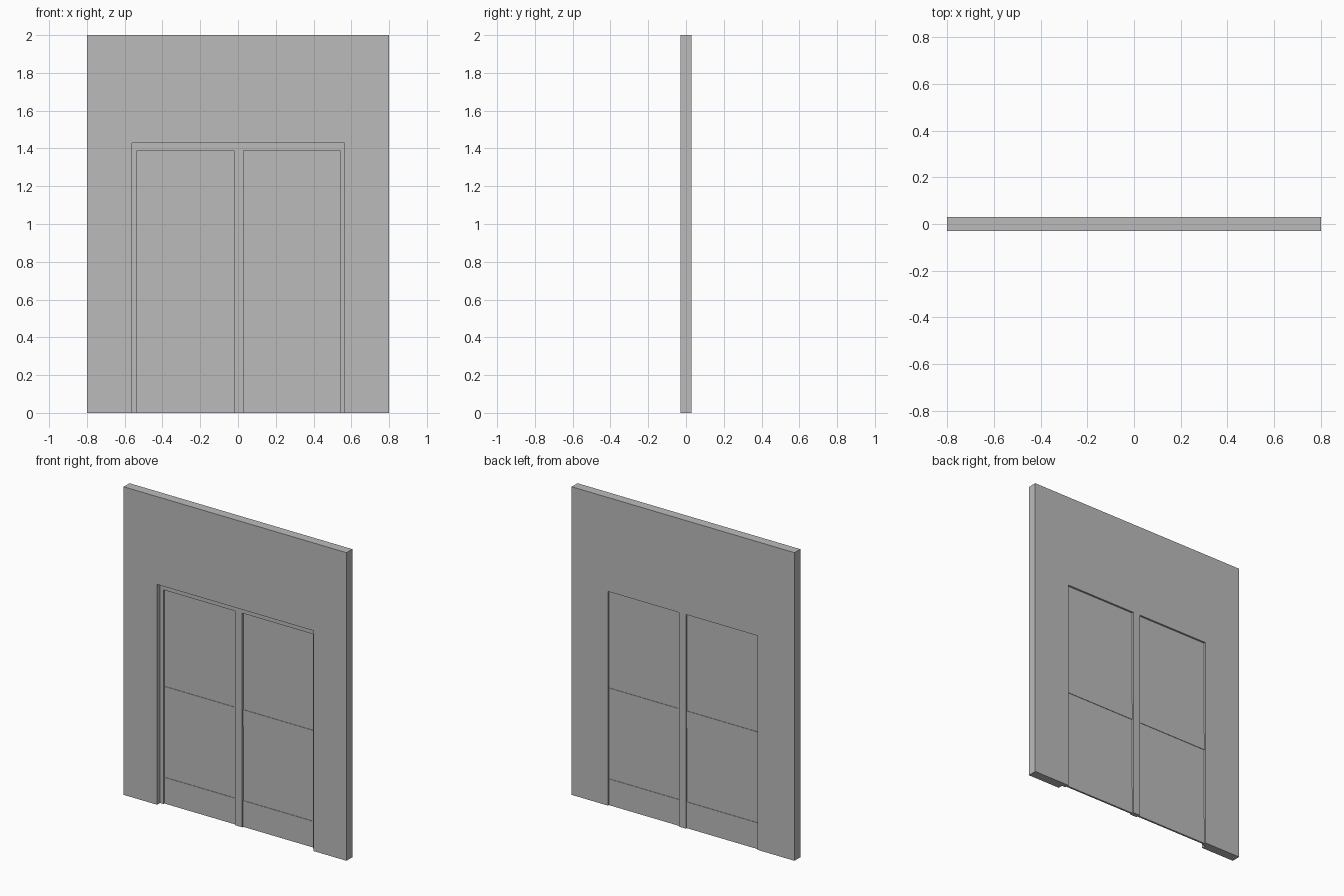
import bpy
import bmesh

cube = bpy.data.objects.get("Cube")
if cube:
    bpy.data.objects.remove(cube, do_unlink=True)

# One plain grey for the whole model
GREY = (0.5, 0.5, 0.5, 1.0)
grey = bpy.data.materials.new("plain_grey")
grey.use_nodes = True
grey.diffuse_color = GREY
grey.node_tree.nodes["Principled BSDF"].inputs["Base Color"].default_value = GREY


def extrude_profile(name, points, y0, y1):
    """Extrude an outline in the XZ plane from y0 to y1."""
    bm = bmesh.new()
    face = bm.faces.new([bm.verts.new((x, y0, z)) for x, z in points])
    result = bmesh.ops.extrude_face_region(bm, geom=[face])
    verts = [v for v in result["geom"] if isinstance(v, bmesh.types.BMVert)]
    bmesh.ops.translate(bm, vec=(0, y1 - y0, 0), verts=verts)
    bmesh.ops.recalc_face_normals(bm, faces=bm.faces[:])
    mesh = bpy.data.meshes.new(name)
    bm.to_mesh(mesh)
    bm.free()
    mesh.materials.append(grey)
    obj = bpy.data.objects.new(name, mesh)
    bpy.context.collection.objects.link(obj)
    return obj


def arch(x0, x1, top, in0, in1, in_top):
    """Outline of a slab with a doorway open at the floor."""
    return [(x0, 0), (x0, top), (x1, top), (x1, 0),
            (in1, 0), (in1, in_top), (in0, in_top), (in0, 0)]


def rect(x0, x1, z0, z1):
    return [(x0, z0), (x0, z1), (x1, z1), (x1, z0)]


# Wall with the doorway
BACK = 0.03
OPEN_L, OPEN_R, OPEN_TOP = -0.56, 0.565, 1.43
extrude_profile("wall", arch(-0.8, 0.8, 2.0, OPEN_L, OPEN_R, OPEN_TOP), -0.03, BACK)

# Two door bays side by side: frame, thin leaf, middle rail and kick rail
LEAF_TOP = 1.39
MID_Y = 0.015
bays = [("right", OPEN_L, 0.0, -0.535, -0.02),
        ("left", 0.0, OPEN_R, 0.03, 0.54)]
for side, x0, x1, in0, in1 in bays:
    extrude_profile(side + "_door_frame",
                    arch(x0, x1, OPEN_TOP, in0, in1, LEAF_TOP), 0.0, BACK)
    for part, z0, z1, half in [("panel", 0.0, LEAF_TOP, 0.003),
                               ("middle_rail", 0.65, 0.76, 0.006),
                               ("kick_rail", 0.0, 0.17, 0.006)]:
        extrude_profile(f"{side}_door_{part}", rect(in0, in1, z0, z1),
                        MID_Y - half, MID_Y + half)
